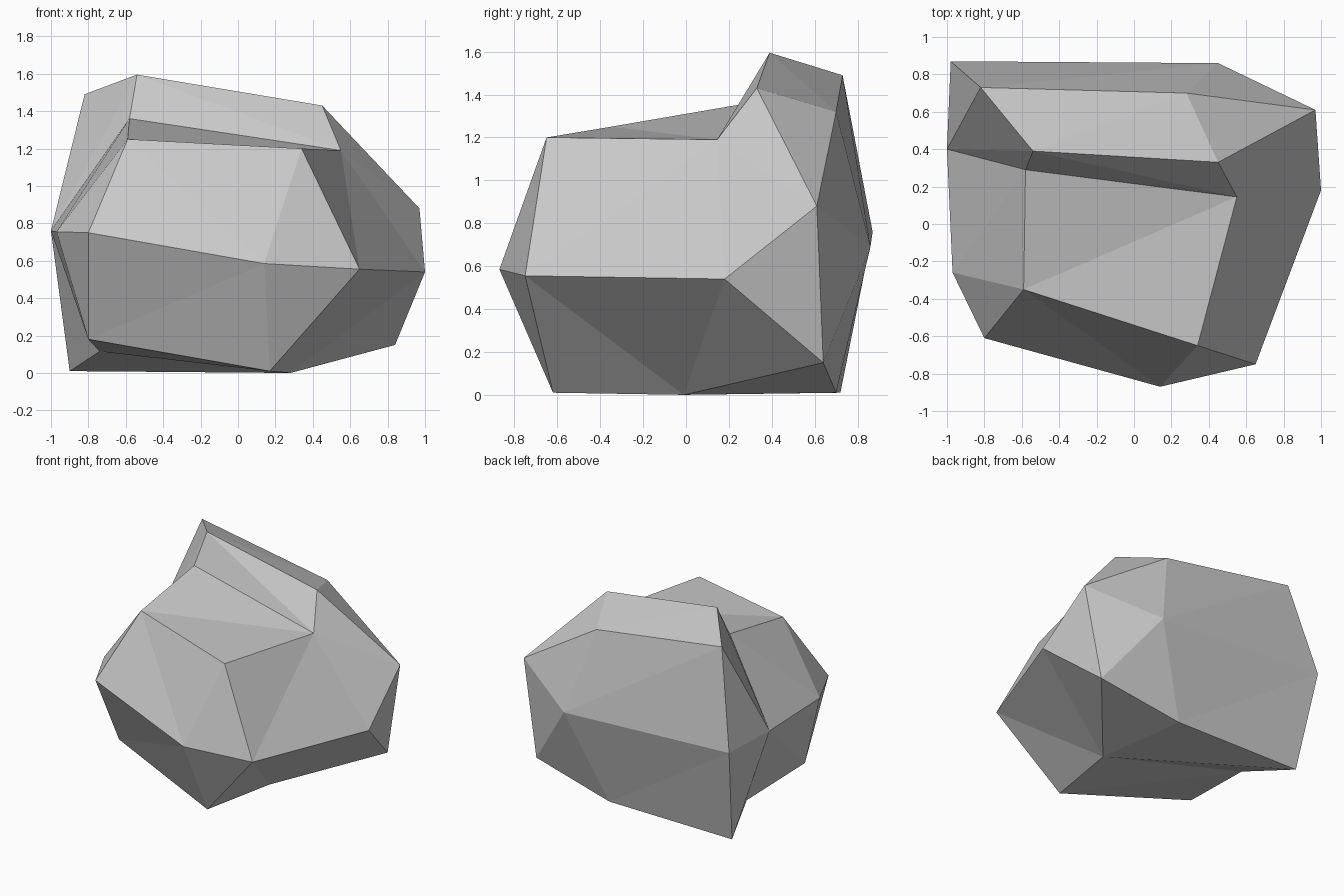
import bpy
import bmesh
from mathutils import Vector

cube = bpy.data.objects.get("Cube")
if cube:
    bpy.data.objects.remove(cube, do_unlink=True)

# Seam where the back ridge sits on the main block
seam = {
    "crease_right": (-0.58, 0.29, 1.36), "crease_left": (0.55, 0.145, 1.19),
    "shoulder_left": (0.97, 0.61, 0.88), "back_left": (0.45, 0.86, 0.69),
    "back_right": (-0.98, 0.87, 0.76), "side_right": (-1.0, 0.40, 0.76)}

# Raised crest along the back
crest = {
    "crest_back_right": (-0.82, 0.73, 1.49), "crest_back_left": (0.28, 0.70, 1.32),
    "crest_front_right": (-0.54, 0.39, 1.595), "crest_front_left": (0.45, 0.33, 1.43)}

# Front shelf, widest belt and underside of the main block
block = {
    "shelf_right": (-0.59, -0.35, 1.25), "shelf_left": (0.34, -0.65, 1.20),
    "belt_right": (-0.97, -0.26, 0.755), "belt_front_right": (-0.80, -0.61, 0.75),
    "belt_front": (0.14, -0.87, 0.585), "belt_front_left": (0.65, -0.75, 0.555),
    "belt_left": (1.0, 0.18, 0.54),
    "foot_right": (-0.80, -0.32, 0.18), "foot_back_right": (-0.90, 0.72, 0.01),
    "foot_front": (0.17, -0.62, 0.01), "foot_middle": (0.28, -0.01, 0.0),
    "foot_left": (0.84, 0.64, 0.15), "foot_back": (0.17, 0.70, 0.01)}

# Chipped hollow under the right side
notch = {"notch": (-0.74, 0.31, 0.115)}
corners = {**seam, **crest, **block, **notch}


def is_at(vert, points):
    return any((vert.co - Vector(p)).length < 0.001 for p in points)


def remove_within(bm, points):
    """Delete the faces that lie wholly between the given corners."""
    inner = [f for f in bm.faces if all(is_at(v, points) for v in f.verts)]
    bmesh.ops.delete(bm, geom=inner, context='FACES')


def add_chunk(bm, points):
    """Faceted convex chunk, left open where it meets its neighbour."""
    bmesh.ops.convex_hull(bm, input=[bm.verts.new(p) for p in points])
    remove_within(bm, seam.values())


def refan(bm, tip, rim):
    """Replace the facets inside a rim with a fan from one corner."""
    names = [tip] + rim
    remove_within(bm, [corners[n] for n in names])
    verts = {n: next((v for v in bm.verts if is_at(v, [corners[n]])), None)
             or bm.verts.new(corners[n]) for n in names}
    for a, b in zip(rim, rim[1:]):
        bm.faces.new((verts[tip], verts[a], verts[b]))


# Boulder: two chunks welded along the seam
bm = bmesh.new()
add_chunk(bm, [*seam.values(), *block.values()])
add_chunk(bm, [*seam.values(), *crest.values()])
bmesh.ops.remove_doubles(bm, verts=bm.verts[:], dist=0.001)

# Facets that fold inwards or run along the other diagonal
refan(bm, "crease_left", ["crease_right", "shelf_right", "shelf_left",
                          "belt_front_left", "belt_left", "shoulder_left"])
refan(bm, "foot_middle", ["foot_front", "belt_front_left", "belt_left", "foot_left"])
refan(bm, "shelf_right", ["belt_front_right", "belt_front", "shelf_left"])
refan(bm, "foot_right", ["foot_front", "belt_front", "belt_front_right"])
refan(bm, "back_right", ["foot_back_right", "foot_back", "back_left"])
refan(bm, "side_right", ["belt_right", "foot_right", "foot_back_right"])
refan(bm, "notch", ["foot_right", "foot_front", "foot_middle",
                    "foot_back_right", "side_right", "foot_right"])

bmesh.ops.recalc_face_normals(bm, faces=bm.faces[:])
mesh = bpy.data.meshes.new("boulder")
bm.to_mesh(mesh)
bm.free()

# Stone colour
stone = bpy.data.materials.new("grey_stone")
stone.use_nodes = True
colour = (0.58, 0.58, 0.58, 1.0)
stone.diffuse_color = colour
stone.node_tree.nodes["Principled BSDF"].inputs["Base Color"].default_value = colour
mesh.materials.append(stone)

boulder = bpy.data.objects.new("boulder", mesh)
bpy.context.collection.objects.link(boulder)
